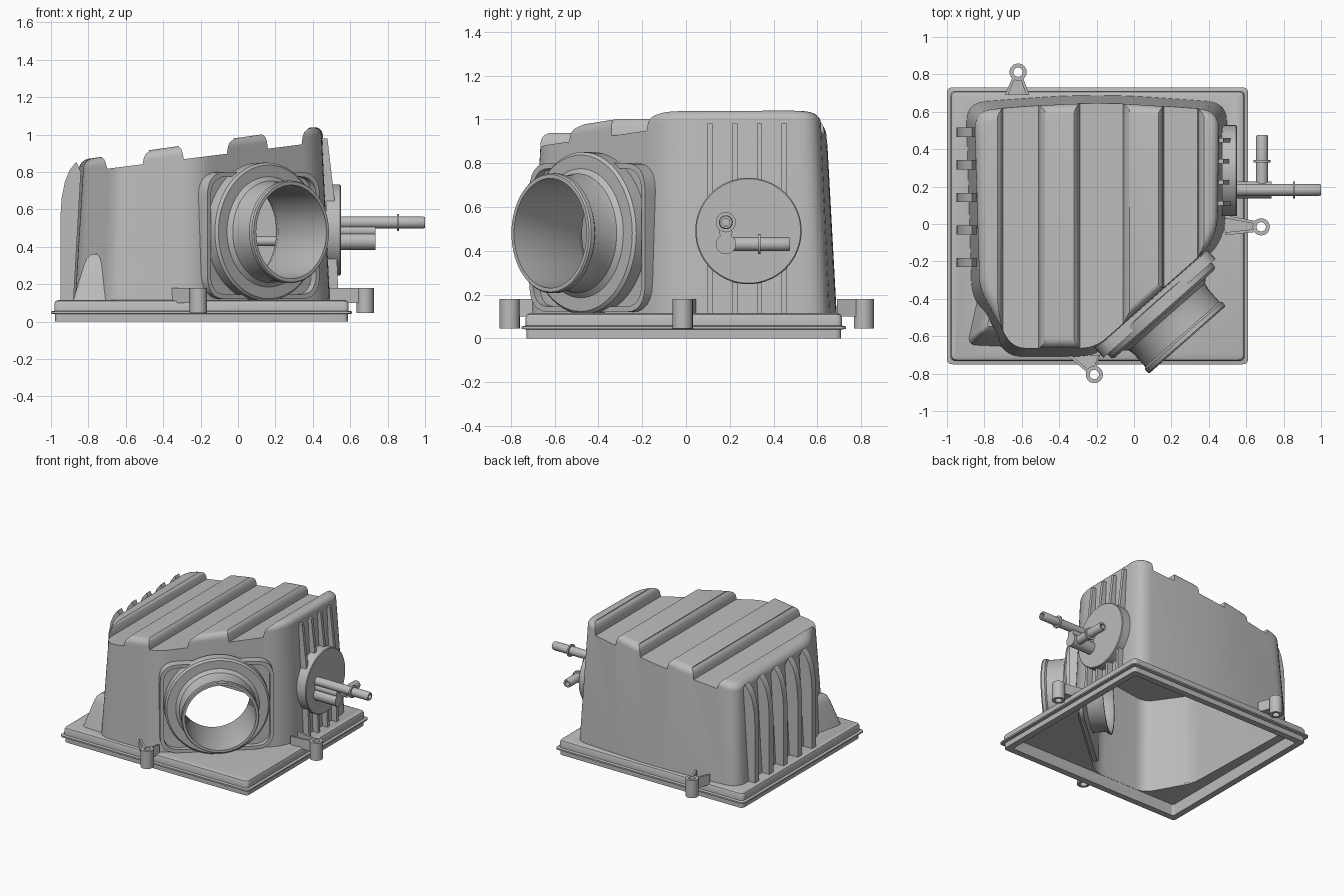
import bpy, bmesh, math
from mathutils import Vector, Matrix

cube = bpy.data.objects.get("Cube")
if cube:
    bpy.data.objects.remove(cube, do_unlink=True)

grey = bpy.data.materials.new("moulded_grey")
grey.use_nodes = True
grey.diffuse_color = (0.5, 0.5, 0.5, 1)
grey.node_tree.nodes["Principled BSDF"].inputs["Base Color"].default_value = (0.5, 0.5, 0.5, 1)


# ---- helpers ----
def loft(name, rings, matrix=Matrix(), ring_closed=False):
    """Skin equal rings of points; cap the ends, or join last ring to first."""
    bm = bmesh.new()
    rows = [[bm.verts.new(matrix @ Vector(p)) for p in ring] for ring in rings]
    n = len(rows[0])
    pairs = list(zip(rows, rows[1:] + rows[:1])) if ring_closed else list(zip(rows, rows[1:]))
    for a, b in pairs:
        for i in range(n):
            j = (i + 1) % n
            bm.faces.new((a[i], a[j], b[j], b[i]))
    if not ring_closed:
        bm.faces.new(rows[0][::-1])
        bm.faces.new(rows[-1])
    bmesh.ops.recalc_face_normals(bm, faces=bm.faces)
    mesh = bpy.data.meshes.new(name)
    bm.to_mesh(mesh)
    bm.free()
    ob = bpy.data.objects.new(name, mesh)
    bpy.context.collection.objects.link(ob)
    mesh.materials.append(grey)
    return ob


def prism(name, pts, z0, z1, matrix=Matrix()):
    return loft(name, [[(x, y, z) for x, y in pts] for z in (z0, z1)], matrix)


def lathe(name, profile, matrix, seg=48, tube=True):
    """Revolve (radius, height) points about local z."""
    turn = [2 * math.pi * k / seg for k in range(seg)]
    rings = [[(r * math.cos(t), r * math.sin(t), h) for t in turn] for r, h in profile]
    return loft(name, rings, matrix, tube)


def rounded(corners, steps=6):
    """Polygon from (x, y, rounding length) corners."""
    out, n = [], len(corners)
    for i, (x, y, r) in enumerate(corners):
        c = Vector((x, y))
        a = c + (Vector(corners[i - 1][:2]) - c).normalized() * r
        b = c + (Vector(corners[(i + 1) % n][:2]) - c).normalized() * r
        for k in range(steps + 1):
            t = k / steps
            out.append(tuple(a * (1 - t) ** 2 + c * 2 * t * (1 - t) + b * t * t))
    return out


def rectangle(w, h, r, cx=0, cy=0):
    return rounded([(cx + sx * w, cy + sy * h, r)
                    for sx, sy in ((1, 1), (-1, 1), (-1, -1), (1, -1))])


def cut(ob, cutter, keep=False):
    mod = ob.modifiers.new("cut", "BOOLEAN")
    mod.operation, mod.solver, mod.object = "DIFFERENCE", "EXACT", cutter
    bpy.context.view_layer.objects.active = ob
    bpy.ops.object.modifier_apply(modifier=mod.name)
    if not keep:
        bpy.data.objects.remove(cutter, do_unlink=True)


def frame(origin, x, y, z):
    m = Matrix((x, y, z)).transposed().to_4x4()
    m.translation = origin
    return m


side_on = frame((0, 0, 0), (1, 0, 0), (0, 0, 1), (0, -1, 0))    # profile x, z
along_x = lambda p: frame(p, (0, 1, 0), (0, 0, 1), (1, 0, 0))
along_y = lambda p: frame(p, (0, 0, 1), (1, 0, 0), (0, 1, 0))

# ---- housing shell ----
CX, CY = -0.19, 0.0
outline = rounded([(0.5, 0.65, 0.11), (-0.2, 0.7, 0.3), (-0.9, 0.65, 0.11), (-0.87, -0.37, 0.07),
                   (-0.68, -0.71, 0.08), (-0.21, -0.71, 0.09), (0.49, -0.09, 0.14)])
ridge_z = lambda x: 0.983 + 0.14 * x
valley_z = lambda x: 0.905 + 0.125 * x
TAPER, SHOULDER = 0.935, 0.05


def ring(s, height):
    pts = [(CX + (x - CX) * s, CY + (y - CY) * s) for x, y in outline]
    return [(x, y, height(x)) for x, y in pts]


rings = [ring(1, lambda x: 0.09)]
for k in range(7):
    a = math.pi / 2 * k / 6
    rings.append(ring(TAPER - SHOULDER * (1 - math.cos(a)) / 0.65,
                      lambda x: ridge_z(x) - SHOULDER * (1 - math.sin(a))))
housing = loft("housing", rings)

# roof valleys between the raised ridges
for x0, x1 in ((-0.7, -0.51), (-0.29, -0.06), (0.16, 0.34)):
    edge = [(0, None), (-0.006, -0.04), (-0.014, -0.018), (-0.035, 0), (-0.035, 0.2)]
    pts = []
    for x, d in ((x0, 1), (x1, -1)):
        side = [(x + d * o, valley_z(x) if h is None else ridge_z(x) + h) for o, h in edge]
        pts += side[::-1] if d > 0 else side
    cut(housing, prism("valley_cutter", pts, -1, 1, side_on))

hollow = loft("hollow_cutter", [ring(0.965, lambda x: -0.1), ring(0.955, lambda x: 0.1),
                                ring(0.9, lambda x: valley_z(x) - 0.03)])
cut(housing, hollow, keep=True)

# ---- base flange ----
FX, FY = -0.195, -0.01
steps = [(0.022, 0), (0.022, 0.04), (0, 0.043), (0, 0.054), (0.018, 0.058),
         (0.018, 0.095), (0.024, 0.109), (0.038, 0.115)]
flange = loft("base_flange", [[(x, y, z) for x, y in rectangle(0.805 - i, 0.74 - i, 0.03, FX, FY)]
                              for i, z in steps])
cut(flange, prism("pocket_cutter", rectangle(0.735, 0.67, 0.02, FX, FY), -0.1, 0.088))
cut(flange, hollow)

# ---- angled outlet ----
n = Vector((0.66, -0.75, 0)).normalized()
u = Vector((-n.y, n.x, 0))
outlet = frame((0.285, -0.62, 0.48), u, (0, 0, 1), n)
bore = lathe("bore_cutter", [(0.262, -0.6), (0.262, 0.1)], outlet, 64, False)
cut(housing, bore, keep=True)
plate = prism("outlet_mounting_plate", rectangle(0.4, 0.34, 0.13, 0, -0.02), -0.315, -0.225, outlet)
cut(plate, prism("recess_cutter", rectangle(0.375, 0.315, 0.11, 0, -0.02), -0.265, 0, outlet))
cut(plate, bore)
lathe("outlet_pipe", [(0.25, 0), (0.268, 0), (0.274, -0.008), (0.274, -0.03), (0.264, -0.04),
                      (0.264, -0.13), (0.272, -0.165), (0.295, -0.185), (0.357, -0.185),
                      (0.37, -0.198), (0.37, -0.262), (0.27, -0.27), (0.27, -0.4),
                      (0.295, -0.44), (0.28, -0.44), (0.25, -0.39)], outlet, 64)

# ---- wall ribs ----
left_rib = [(-0.88, 0.1), (-0.95, 0.1), (-0.95, 0.55), (-0.943, 0.66), (-0.925, 0.75),
            (-0.9, 0.81), (-0.865, 0.855), (-0.84, 0.8)]
for i in range(5):
    y = 0.49 - 0.174 * i
    prism("left_rib", left_rib, -y - 0.025, -y + 0.025, side_on)
right_rib = [(0.485, 0.1), (0.538, 0.1), (0.518, 0.64), (0.478, 0.98), (0.45, 0.98)]
for i in range(4):
    y = 0.11 + 0.113 * i
    prism("right_rib", right_rib, -y - 0.012, -y + 0.012, side_on)

# ---- corner gusset ----
foot = rounded([(-0.83, -0.36, 0.02), (-0.895, -0.65, 0.05), (-0.68, -0.66, 0.02), (-0.75, -0.53, 0.02)])
tip = Vector((-0.765, -0.53))
loft("corner_gusset", [[(*(tip + (Vector(p) - tip) * s), z) for p in foot]
                       for s, z in ((1, 0.1), (0.75, 0.2), (0.5, 0.3), (0.36, 0.34), (0.15, 0.362))])

# ---- side port with two hose nipples ----
lathe("port_disc", [(0.243, 0.47), (0.243, 0.545), (0.238, 0.55)], along_x((0, 0.285, 0.49)), 64, False)
lathe("port_block", [(0.046, 0.5), (0.046, 0.735)], along_x((0, 0.182, 0.43)), 24, False)


def nipple(name, matrix, start, collar, end):
    lathe(name, [(0.018, start), (0.032, start), (0.032, collar - 0.006), (0.046, collar - 0.006),
                 (0.046, collar + 0.006), (0.032, collar + 0.006), (0.032, end - 0.01),
                 (0.028, end), (0.018, end)], matrix, 24)


nipple("long_nipple", along_x((0, 0.182, 0.53)), 0.53, 0.855, 1.0)
nipple("cross_nipple", along_y((0.685, 0, 0.43)), 0.2, 0.335, 0.475)
lathe("port_web", [(0.03, 0.5), (0.03, 0.735)], along_x((0, 0.182, 0.485)), 16, False)
lathe("inner_port_stub", [(0.025, 0.1), (0.025, 0.5)], along_x((0, 0.182, 0.43)), 16, False)

# ---- screw tabs ----
for label, c, p, q in (("back", (-0.62, 0.812), (-0.69, 0.69), (-0.56, 0.69)),
                       ("front", (-0.212, -0.805), (-0.36, -0.7), (-0.18, -0.7)),
                       ("side", (0.68, -0.015), (0.47, 0.05), (0.49, -0.06))):
    lathe(label + "_screw_boss", [(0.025, 0.045), (0.046, 0.045), (0.046, 0.18), (0.025, 0.18)],
          Matrix.Translation((*c, 0)), 24)
    c, p, q = Vector(c), Vector(p), Vector(q)
    mid = ((p + q) / 2 - c).normalized()
    across = Vector((-mid.y, mid.x))
    if across.dot(p - q) < 0:
        across = -across
    a, b = c + mid * 0.033 + across * 0.03, c + mid * 0.033 - across * 0.03
    prism(label + "_tab_floor", [a, p, q, b], 0.1, 0.13)
    for s, e, inward in ((a, p, -across), (b, q, across)):
        prism(label + "_tab_wall", [s, e, e + inward * 0.016, s + inward * 0.016], 0.1, 0.18)

# ---- smooth shading with crisp edges ----
bpy.ops.object.select_all(action="DESELECT")
for ob in bpy.context.scene.objects:
    if ob.type == "MESH" and grey.name in ob.data.materials:
        ob.select_set(True)
        bpy.context.view_layer.objects.active = ob
bpy.ops.object.shade_smooth_by_angle(angle=math.radians(32))
